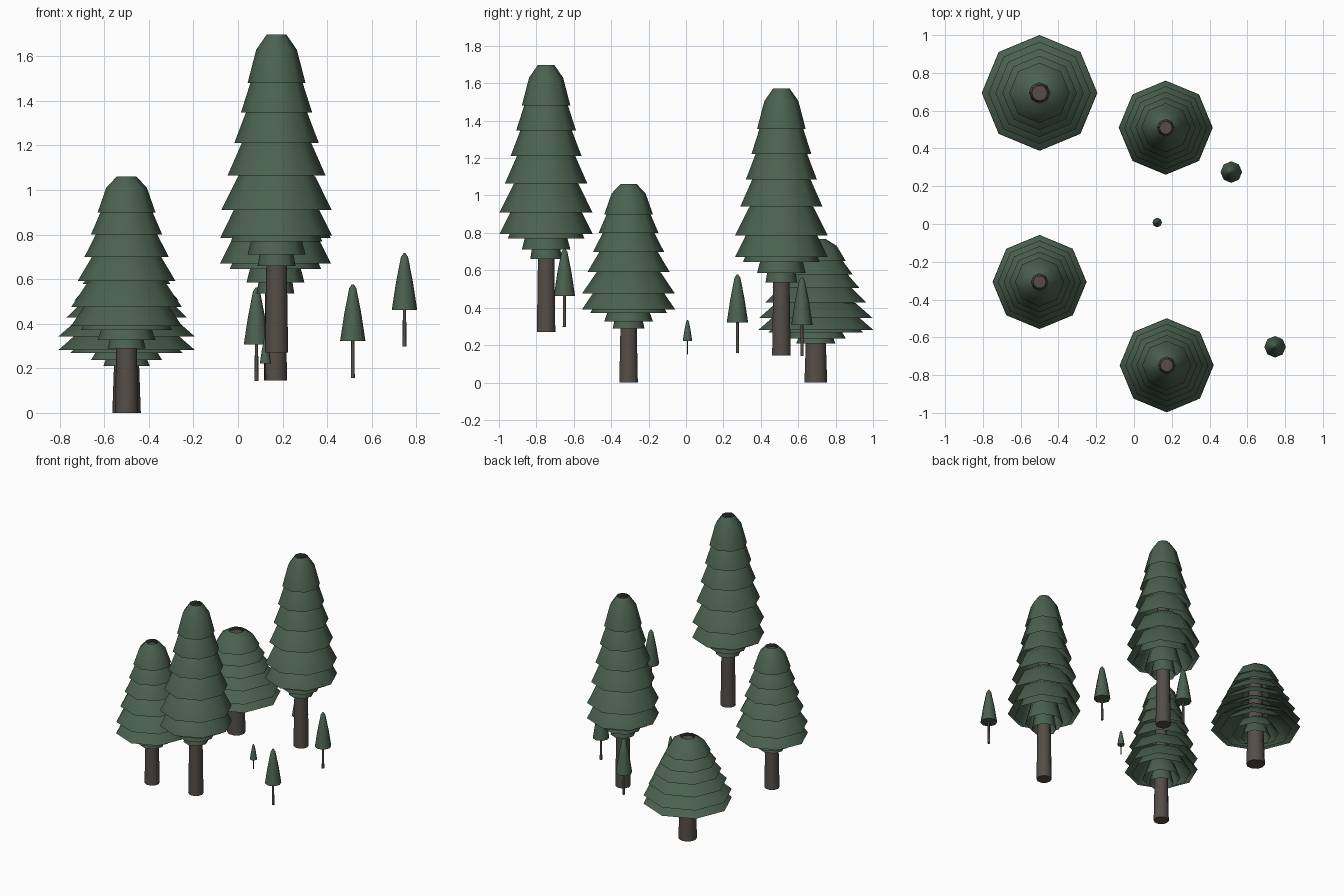
import bpy, bmesh
from math import cos, sin, tau, radians

if "Cube" in bpy.data.objects:
    bpy.data.objects.remove(bpy.data.objects["Cube"])


def material(name, rgb):
    m = bpy.data.materials.new(name)
    m.diffuse_color = (*rgb, 1)
    m.use_nodes = True
    m.node_tree.nodes["Principled BSDF"].inputs["Base Color"].default_value = m.diffuse_color
    return m


GREEN = material("needles", (0.07, 0.12, 0.08))
BROWN = material("bark", (0.09, 0.075, 0.065))


def lathe(bm, profile, sides=8, cap_bottom=False, cap_top=False):
    """Revolve (radius, z) points, listed bottom to top, around z."""
    rings = [[bm.verts.new((r * cos(tau * i / sides), r * sin(tau * i / sides), z))
              for i in range(sides)] for r, z in profile]
    for a, b in zip(rings, rings[1:]):
        for i in range(sides):
            j = (i + 1) % sides
            bm.faces.new((a[i], a[j], b[j], b[i]))
    if cap_bottom:
        bm.faces.new(rings[0][::-1])
    if cap_top:
        bm.faces.new(rings[-1])


def finish(bm, name, mat, loc, scale):
    me = bpy.data.meshes.new(name)
    bm.to_mesh(me)
    bm.free()
    me.materials.append(mat)
    ob = bpy.data.objects.new(name, me)
    ob.location, ob.scale = loc, scale
    bpy.context.collection.objects.link(ob)
    bpy.ops.object.select_all(action='DESELECT')
    ob.select_set(True)
    bpy.context.view_layer.objects.active = ob
    bpy.ops.object.shade_smooth_by_angle(angle=radians(50))


# Branch tiers of a large tree: (rim radius, rim height)
TIERS = [(0.085, 0.39), (0.13, 0.44), (0.205, 0.50), (0.249, 0.525), (0.248, 0.64),
         (0.22, 0.795), (0.19, 0.94), (0.16, 1.077), (0.13, 1.21)]


def large_tree(name, loc, width, height):
    scale = (width, width, height)
    # Tapered trunk running up inside the foliage
    bm = bmesh.new()
    lathe(bm, [(0.052, 0), (0.046, 0.39), (0.034, 1.40)], 10, True, True)
    finish(bm, name + "_trunk", BROWN, loc, scale)
    # Overlapping open skirts with a rounded shoulder
    bm = bmesh.new()
    for r, z in TIERS:
        lathe(bm, [(r, z), (r * 0.7, z + 0.15), (r * 0.34, z + 0.217)])
    finish(bm, name + "_foliage", GREEN, loc, scale)


def sapling(name, loc, s):
    # Thin stem
    bm = bmesh.new()
    lathe(bm, [(0.009, 0), (0.007, 0.2)], 8, True, True)
    finish(bm, name + "_stem", BROWN, loc, (s, s, s))
    # Single slim cone
    bm = bmesh.new()
    lathe(bm, [(0.057, 0.165), (0.038, 0.29), (0.016, 0.402), (0.004, 0.42)],
          8, True, True)
    finish(bm, name + "_foliage", GREEN, loc, (s, s, s))


large_tree("broad_tree", (-0.5, 0.694, 0), 1.23, 0.537)
large_tree("medium_tree", (-0.5, -0.307, 0), 1.0, 0.743)
large_tree("tall_back_tree", (0.168, 0.51, 0.145), 1.0, 1.0)
large_tree("tall_front_tree", (0.173, -0.748, 0.27), 1.0, 1.0)

sapling("right_back_sapling", (0.515, 0.275, 0.157), 1.0)
sapling("right_front_sapling", (0.747, -0.65, 0.297), 1.0)
sapling("hidden_sapling", (0.083, 0.62, 0.142), 1.0)
sapling("tiny_sapling", (0.123, 0.008, 0.15), 0.44)
